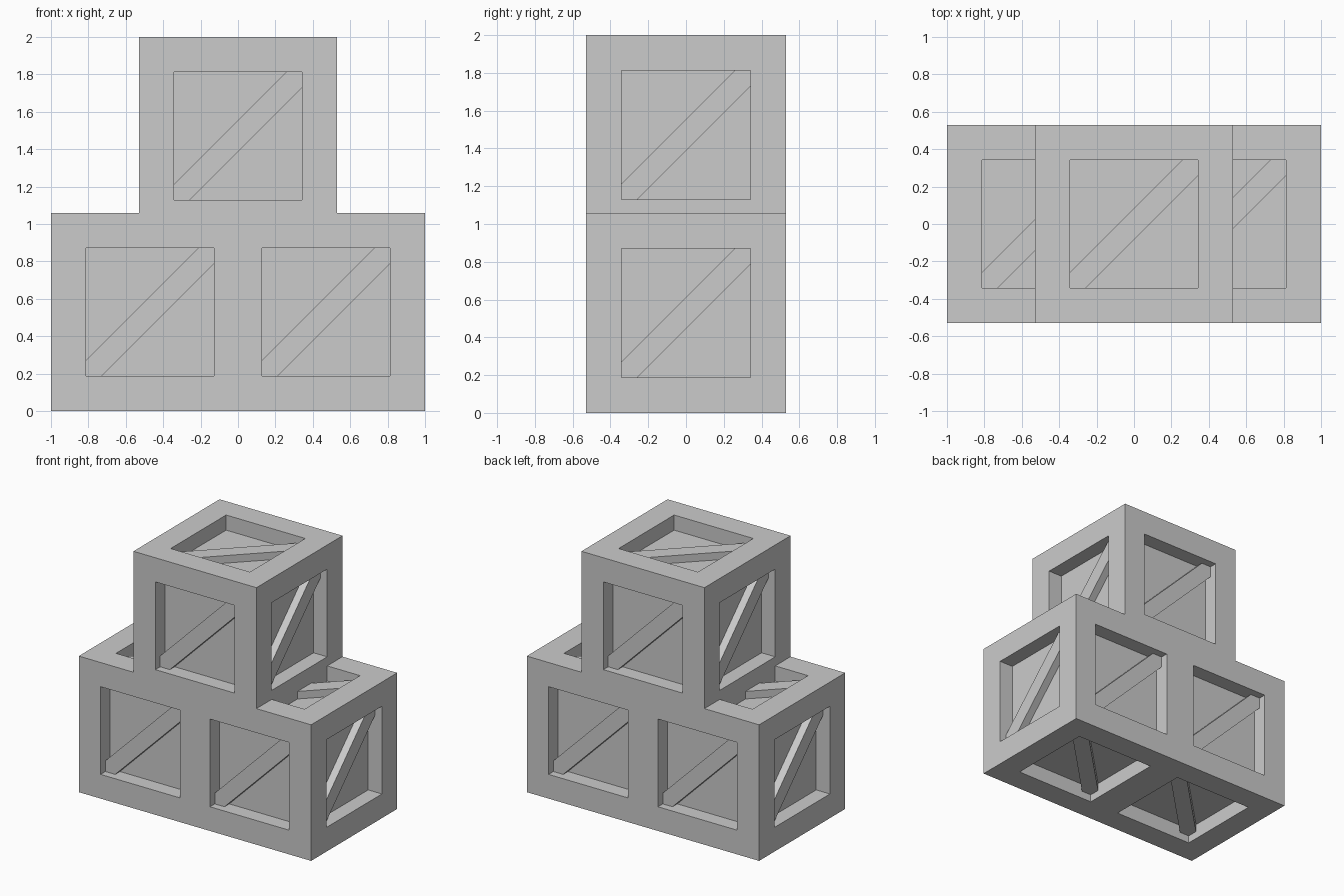
import bpy, bmesh
from mathutils import Vector

if "Cube" in bpy.data.objects:
    bpy.data.objects.remove(bpy.data.objects["Cube"])

U = 2 / 17            # one board thickness
H = 4.5 * U           # half size of a crate
FRAME = 1.6 * U       # width of the frame boards
W = H - FRAME         # half size of the panel opening
S = 0.084             # half brace width measured along the opening edge

X, Y, Z = Vector((1, 0, 0)), Vector((0, 1, 0)), Vector((0, 0, 1))
# right and up direction of each crate face (normal = right x up)
FACES = [(X, Z), (-X, Z), (Y, Z), (-Y, Z), (X, Y), (Y, X)]


def finish(name, bm, location):
    mesh = bpy.data.meshes.new(name)
    bm.to_mesh(mesh)
    bm.free()
    obj = bpy.data.objects.new(name, mesh)
    obj.location = location
    bpy.context.collection.objects.link(obj)
    return obj


def crate_body(name, location):
    # cube with a sunken panel in every face
    bm = bmesh.new()
    bmesh.ops.create_cube(bm, size=2 * H)
    panels = list(bm.faces)
    bmesh.ops.inset_individual(bm, faces=panels, thickness=FRAME, use_even_offset=True)
    for face in panels:
        sunken = bmesh.ops.extrude_discrete_faces(bm, faces=[face])["faces"]
        bm.normal_update()
        for f in sunken:
            bmesh.ops.translate(bm, verts=f.verts, vec=-f.normal * U)
    bmesh.ops.recalc_face_normals(bm, faces=bm.faces)
    finish(name, bm, location)


def crate_braces(name, location):
    # diagonal board on every panel, trimmed to the opening
    bm = bmesh.new()
    outline = [(-W, -W), (S - W, -W), (W, W - S), (W, W), (W - S, W), (-W, S - W)]
    for right, up in FACES:
        normal = right.cross(up)
        verts = [bm.verts.new(right * a + up * b + normal * (H - U)) for a, b in outline]
        base = bm.faces.new(verts)
        ext = bmesh.ops.extrude_face_region(bm, geom=[base], use_keep_orig=True)
        moved = [g for g in ext["geom"] if isinstance(g, bmesh.types.BMVert)]
        bmesh.ops.translate(bm, verts=moved, vec=normal * U * 0.5)
    bmesh.ops.recalc_face_normals(bm, faces=bm.faces)
    finish(name, bm, location)


# two crates side by side and one on top
for label, x, z in [("left", -4, 4.5), ("right", 4, 4.5), ("top", 0, 12.5)]:
    pos = (x * U, 0, z * U)
    crate_body(label + "_crate", pos)
    crate_braces(label + "_crate_braces", pos)
